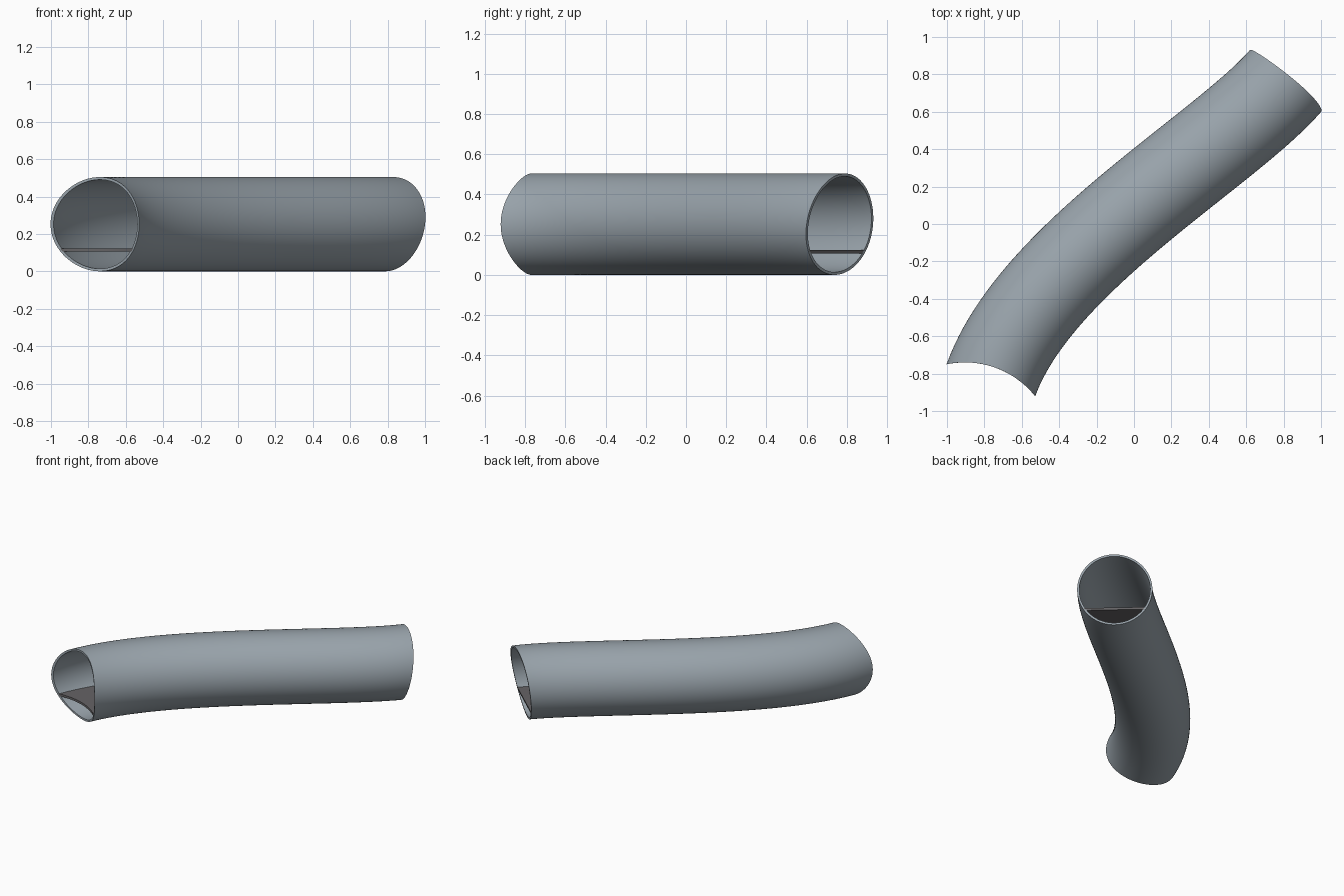
import bpy, bmesh, math
from mathutils import Vector

if "Cube" in bpy.data.objects:
    bpy.data.objects.remove(bpy.data.objects["Cube"])

R, WALL = 0.252, 0.014          # tube radius and wall thickness
STEPS, SIDES = 48, 96

# Centre line: one S-shaped cubic in plan
T0, T1 = Vector((0.34, 0.94)), Vector((0.656, 0.755))
P0, P3 = Vector((-0.765, -0.835)), Vector((0.81, 0.765))
P1, P2 = P0 + 0.7 * T0, P3 - 0.5 * T1
NOTCH, NOTCH_R = Vector((-0.904, -1.22)), 0.48   # round vertical cut at the front


def centre(t):
    s = 1 - t
    return P0 * s**3 + P1 * 3 * s * s * t + P2 * 3 * s * t * t + P3 * t**3


def place(t, u):
    """Plan position at t, offset u to the right of the centre line."""
    s = 1 - t
    d = ((P1 - P0) * s * s + (P2 - P1) * 2 * s * t + (P3 - P2) * t * t).normalized()
    return centre(t) + Vector((d.y, -d.x)) * u


def start_t(u):
    """Where the line at offset u leaves the round notch."""
    lo, hi = -0.1, 0.3
    for _ in range(30):
        mid = (lo + hi) / 2
        if (place(mid, u) - NOTCH).length < NOTCH_R:
            lo = mid
        else:
            hi = mid
    return hi


def end_t(z):
    """Slightly leaning flat cut at the back."""
    return 1 + 0.035 * (z - R) / R / 1.5


def sweep(name, row_a, row_b, closed, mat):
    """Sweep two matching section rows and join them at both ends."""
    bm = bmesh.new()
    n = len(row_a)
    spans = n if closed else n - 1
    grids = []
    for row in (row_a, row_b):
        grid = []
        for u, z in row:
            a, b = start_t(u), end_t(z)
            line = []
            for i in range(STEPS + 1):
                p = place(a + (b - a) * i / STEPS, u)
                line.append(bm.verts.new((p.x, p.y, z)))
            grid.append(line)
        grids.append(grid)
        for j in range(spans):
            k = (j + 1) % n
            for i in range(STEPS):
                bm.faces.new((grid[j][i], grid[k][i], grid[k][i + 1], grid[j][i + 1]))
    ga, gb = grids
    for j in range(spans):                       # end rims
        k = (j + 1) % n
        for i in (0, STEPS):
            bm.faces.new((ga[j][i], ga[k][i], gb[k][i], gb[j][i]))
    if not closed:                               # long sides
        for j in (0, n - 1):
            for i in range(STEPS):
                bm.faces.new((ga[j][i], ga[j][i + 1], gb[j][i + 1], gb[j][i]))
    bmesh.ops.recalc_face_normals(bm, faces=bm.faces)
    me = bpy.data.meshes.new(name)
    bm.to_mesh(me)
    bm.free()
    me.materials.append(mat)
    ob = bpy.data.objects.new(name, me)
    bpy.context.collection.objects.link(ob)
    bpy.ops.object.select_all(action='DESELECT')
    ob.select_set(True)
    bpy.context.view_layer.objects.active = ob
    bpy.ops.object.shade_smooth_by_angle(angle=math.radians(35))


def material(name, rgb):
    m = bpy.data.materials.new(name)
    m.diffuse_color = (*rgb, 1)
    m.use_nodes = True
    m.node_tree.nodes["Principled BSDF"].inputs["Base Color"].default_value = m.diffuse_color
    return m


def ring(r):
    return [(r * math.cos(a), R + r * math.sin(a))
            for a in (2 * math.pi * i / SIDES for i in range(SIDES))]


def deck(z):
    half = math.sqrt((R - WALL / 2) ** 2 - (z - R) ** 2)
    return [(half * (i / 8 - 1), z) for i in range(17)]


# Curved hollow tube
sweep("tube_shell", ring(R), ring(R - WALL), True,
      material("blue_grey", (0.32, 0.37, 0.41)))
# Flat walkway inside the tube
sweep("tube_floor", deck(0.123), deck(0.107), False,
      material("dark_grey", (0.13, 0.125, 0.13)))
